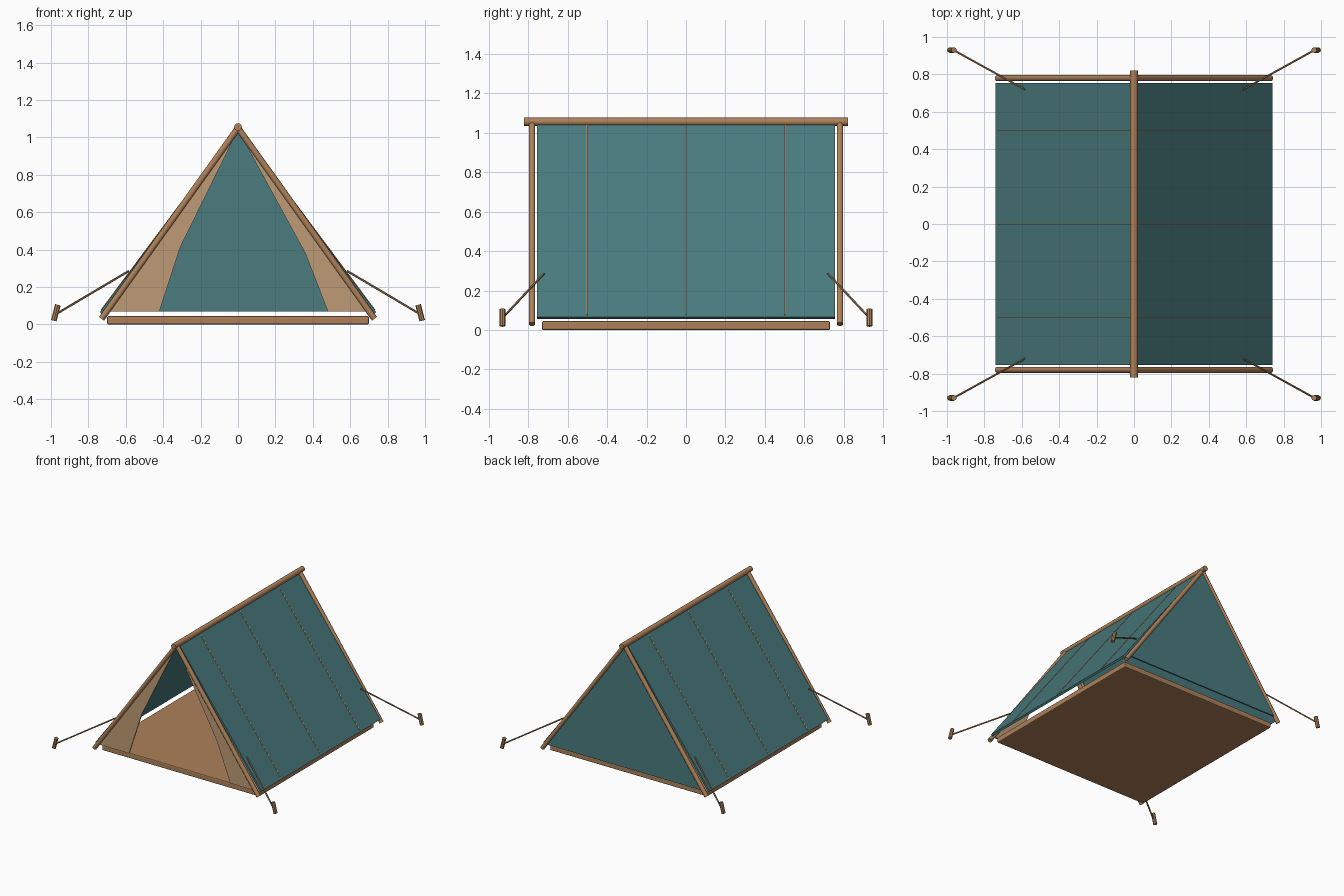
import bpy, bmesh, math
from mathutils import Vector

if "Cube" in bpy.data.objects:
    bpy.data.objects.remove(bpy.data.objects["Cube"])


def material(name, rgb):
    m = bpy.data.materials.new(name)
    m.diffuse_color = (*rgb, 1)
    m.use_nodes = True
    m.node_tree.nodes["Principled BSDF"].inputs["Base Color"].default_value = m.diffuse_color
    return m


TEAL = material("teal_canvas", (0.07, 0.20, 0.21))
TAN = material("tan_canvas", (0.52, 0.33, 0.18))
WOOD = material("wood", (0.42, 0.22, 0.10))
ROPE = material("rope", (0.36, 0.22, 0.12))


def finish(name, bm, mat):
    bmesh.ops.recalc_face_normals(bm, faces=bm.faces)
    me = bpy.data.meshes.new(name)
    bm.to_mesh(me)
    bm.free()
    me.materials.append(mat)
    ob = bpy.data.objects.new(name, me)
    bpy.context.collection.objects.link(ob)
    return ob


def rod(name, a, b, r, mat, sides=10):
    """Cylinder between two points."""
    a, b = Vector(a), Vector(b)
    bm = bmesh.new()
    bmesh.ops.create_cone(bm, cap_ends=True, segments=sides, radius1=r,
                          radius2=r, depth=(b - a).length)
    rot = (b - a).to_track_quat('Z', 'Y')
    for v in bm.verts:
        v.co = rot @ v.co + (a + b) / 2
    return finish(name, bm, mat)


def sheet(name, outline, y0, y1, mat):
    """Outline in x, z extruded along y."""
    bm = bmesh.new()
    face = bm.faces.new([bm.verts.new((x, y0, z)) for x, z in outline])
    ext = bmesh.ops.extrude_face_region(bm, geom=[face])
    for g in ext["geom"]:
        if isinstance(g, bmesh.types.BMVert):
            g.co.y = y1
    return finish(name, bm, mat)


# Ground board
bm = bmesh.new()
bmesh.ops.create_cube(bm, size=1)
for v in bm.verts:
    v.co = (v.co.x * 1.40, v.co.y * 1.46, v.co.z * 0.045 + 0.0225)
floor = finish("floor", bm, WOOD)
bev = floor.modifiers.new("bevel", 'BEVEL')
bev.width = 0.008
bev.segments = 2

# Ridge pole
rod("ridge_pole", (0, -0.82, 1.055), (0, 0.82, 1.055), 0.021, WOOD, 12)

# Roof centre line and its outward normal
top, low = Vector((0.005, 1.035)), Vector((0.733, 0.06))
d = (low - top).normalized()
n = Vector((-d.y, d.x))
h = n * 0.008

for sx, side in ((-1, "left"), (1, "right")):
    # Roof panel
    pts = [top + h, low + h, low - h, top - h]
    sheet(f"roof_{side}", [(sx * p.x, p.y) for p in pts], -0.755, 0.755, TEAL)
    # Roof seams
    for i, y in enumerate((-0.5, 0, 0.5)):
        a, b = top + h, low + h - d * 0.015
        rod(f"seam_{side}_{i + 1}", (sx * a.x, y, a.y), (sx * b.x, y, b.y),
            0.004, TAN, 6)
    for sy, end in ((-1, "front"), (1, "back")):
        # A-frame pole
        rod(f"{end}_{side}_pole", (sx * 0.73, sy * 0.78, 0.03),
            (0, sy * 0.78, 1.05), 0.017, WOOD)
        # Guy rope and stake
        rod(f"{end}_{side}_rope", (sx * 0.585, sy * 0.72, 0.285),
            (sx * 0.965, sy * 0.93, 0.06), 0.006, ROPE, 6)
        rod(f"{end}_{side}_stake", (sx * 0.985, sy * 0.93, 0.02),
            (sx * 0.963, sy * 0.93, 0.105), 0.015, WOOD, 8)

# Back wall
sheet("back_wall", [(-0.705, 0.07), (0.705, 0.07), (0, 1.04)],
      0.774, 0.786, TEAL)

# Door flaps, drawn aside unevenly
sheet("left_flap", [(0, 1.04), (-0.705, 0.07), (-0.42, 0.07), (-0.31, 0.41)],
      -0.784, -0.774, TAN)
sheet("right_flap", [(0, 1.04), (0.36, 0.38), (0.48, 0.07), (0.705, 0.07)],
      -0.784, -0.774, TAN)

# Smooth the round parts
for ob in bpy.context.collection.objects:
    ob.select_set(ob.name.endswith(("pole", "rope", "stake")))
bpy.context.view_layer.objects.active = bpy.data.objects["ridge_pole"]
bpy.ops.object.shade_smooth_by_angle(angle=math.radians(40))
